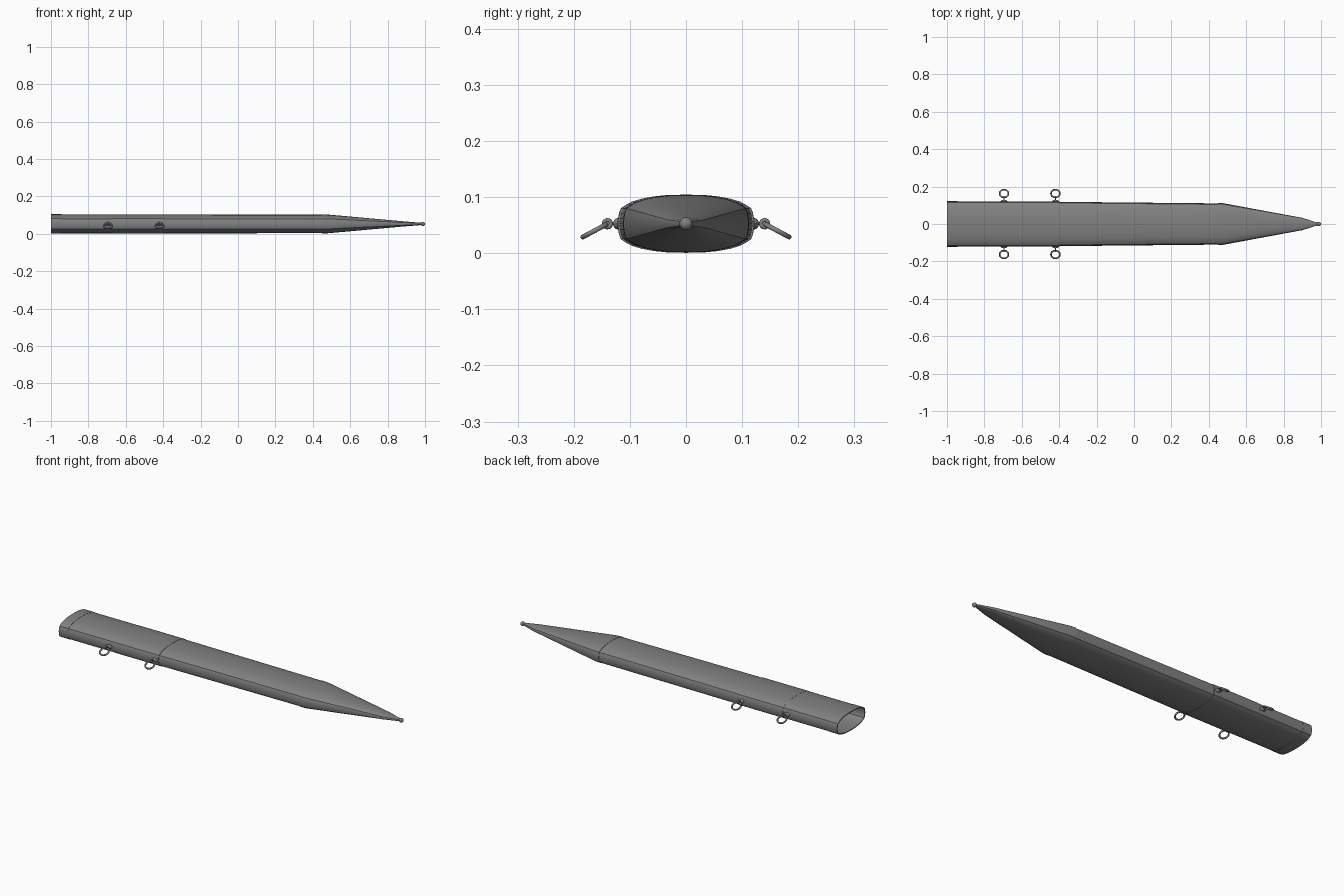
import bpy, bmesh, math
from mathutils import Matrix, Vector

if "Cube" in bpy.data.objects:
    bpy.data.objects.remove(bpy.data.objects["Cube"])

ZC = 0.0525  # height of the long axis

# dark steel used on every part
STEEL = bpy.data.materials.new("dark_steel")
STEEL.diffuse_color = (0.22, 0.22, 0.22, 1)
STEEL.use_nodes = True
STEEL.node_tree.nodes["Principled BSDF"].inputs["Base Color"].default_value = STEEL.diffuse_color

# one quarter of the cross-section: (y, z) for a half-width / half-height of 1
QUARTER = [(1.0, 0.0), (0.992, 0.2), (0.978, 0.38), (0.95, 0.54), (0.87, 0.66),
           (0.79, 0.76), (0.65, 0.86), (0.47, 0.94), (0.26, 0.99)]
TOP = QUARTER + [(0.0, 1.0)] + [(-y, z) for y, z in reversed(QUARTER)]
SECTION = TOP + [(y, -z) for y, z in reversed(TOP[1:-1])]


def loft(name, stations, cap_end=False):
    """Skin the cross-section through (x, half width, half height) stations."""
    bm = bmesh.new()
    rings = [[bm.verts.new((x, y * w, ZC + z * h)) for y, z in SECTION]
             for x, w, h in stations]
    n = len(SECTION)
    for a, b in zip(rings, rings[1:]):
        for i in range(n):
            bm.faces.new((a[i], b[i], b[(i + 1) % n], a[(i + 1) % n]))
    if cap_end:
        bm.faces.new(rings[-1])
    bmesh.ops.recalc_face_normals(bm, faces=bm.faces)
    return finish(name, bm)


def finish(name, bm):
    mesh = bpy.data.meshes.new(name)
    bm.to_mesh(mesh)
    bm.free()
    mesh.materials.append(STEEL)
    ob = bpy.data.objects.new(name, mesh)
    bpy.context.collection.objects.link(ob)
    bpy.ops.object.select_all(action='DESELECT')
    ob.select_set(True)
    bpy.context.view_layer.objects.active = ob
    bpy.ops.object.shade_smooth_by_angle(angle=math.radians(30))
    return ob


def smooth_primitive(name):
    ob = bpy.context.object
    ob.name = name
    ob.data.materials.append(STEEL)
    bpy.ops.object.shade_smooth()


def torus(name, loc, major, minor, rot, seg=28, sides=10):
    bpy.ops.mesh.primitive_torus_add(location=loc, rotation=rot, major_radius=major,
                                     minor_radius=minor, major_segments=seg,
                                     minor_segments=sides)
    smooth_primitive(name)


# hollow sheath: outer skin with banded mouth, rim, then inner lining
loft("sheath_body", [
    (0.47, 0.110, 0.0497), (-0.397, 0.1185, 0.0503), (-0.397, 0.1215, 0.0515),
    (-0.67, 0.1215, 0.0515), (-0.67, 0.1205, 0.0508), (-0.945, 0.1205, 0.0508),
    (-0.945, 0.1220, 0.0518), (-1.0, 0.1220, 0.0518),
    (-1.0, 0.117, 0.0470), (-0.397, 0.114, 0.0470), (0.47, 0.105, 0.0460)])

# tapered metal tip
loft("tip_cover", [(0.45, 0.108, 0.049), (0.45, 0.1125, 0.0510), (0.475, 0.1115, 0.0505),
                   (0.90, 0.033, 0.0125), (0.985, 0.006, 0.006)], cap_end=True)

# ball on the point
bpy.ops.mesh.primitive_uv_sphere_add(segments=20, ring_count=12, radius=0.0115,
                                     location=(0.9885, 0, ZC))
smooth_primitive("tip_ball")

# hanging rings on both sides
for x, place in ((-0.695, "rear"), (-0.42, "front")):
    for s, side in ((1, "left"), (-1, "right")):
        tag = place + "_" + side
        # base plate against the edge of the sheath
        bm = bmesh.new()
        bmesh.ops.create_uvsphere(bm, u_segments=16, v_segments=8, radius=1.0)
        bm.transform(Matrix.Translation(Vector((x, s * 0.122, ZC))) @
                     Matrix.Diagonal((0.018, 0.008, 0.010, 1)))
        finish("ring_base_" + tag, bm)
        # small fixed eye
        torus("ring_eye_" + tag, (x, s * 0.140, ZC), 0.0065, 0.0036,
              (0, math.pi / 2, 0), 18, 8)
        # loose ring, drooping
        torus("hanging_ring_" + tag, (x, s * 0.163, ZC - 0.0125), 0.0235, 0.0045,
              (-s * math.radians(28), 0, 0))
